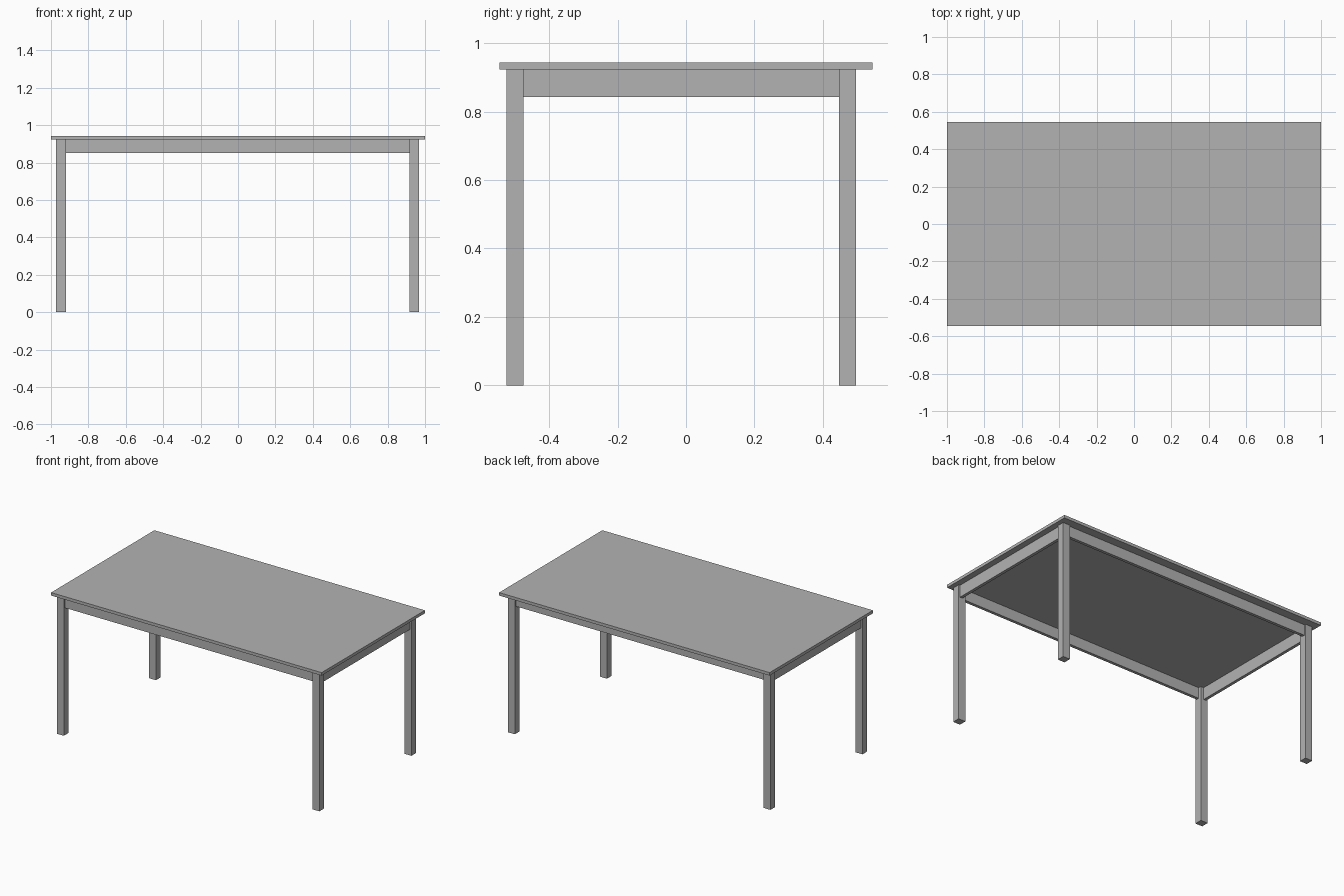
import bpy

cube = bpy.data.objects.get("Cube")
if cube:
    bpy.data.objects.remove(cube, do_unlink=True)

# Single plain grey finish
grey = bpy.data.materials.new("plain_grey")
grey.use_nodes = True
colour = (0.45, 0.45, 0.45, 1)
grey.diffuse_color = colour
grey.node_tree.nodes["Principled BSDF"].inputs["Base Color"].default_value = colour


def box(name, x, y, z):
    """Flat-sided block spanning the given (low, high) ranges."""
    spans = (x, y, z)
    bpy.ops.mesh.primitive_cube_add(size=1, location=[(a + b) / 2 for a, b in spans])
    obj = bpy.context.object
    obj.name = name
    obj.scale = [b - a for a, b in spans]
    bpy.ops.object.transform_apply(location=False, rotation=False, scale=True)
    obj.data.materials.append(grey)
    return obj


TOP, UNDER = 0.943, 0.923
RECESS, THICK = 0.01, 0.02
leg_x = {"right": (-0.972, -0.92), "left": (0.917, 0.969)}
leg_y = {"front": (-0.525, -0.475), "back": (0.447, 0.497)}

# Table top
box("table_top", (-1, 1), (-0.545, 0.545), (UNDER, TOP))

# Four square legs
for side, x in leg_x.items():
    for end, y in leg_y.items():
        box(f"{end}_{side}_leg", x, y, (0, UNDER))


def rail_span(leg, sign):
    """Thin rail set back from the outer face of a leg."""
    outer = (leg[0] if sign < 0 else leg[1]) - sign * RECESS
    return tuple(sorted((outer, outer - sign * THICK)))


# Long rails between the legs at front and back
for end, sign in (("front", -1), ("back", 1)):
    box(f"{end}_rail", (leg_x["right"][1], leg_x["left"][0]),
        rail_span(leg_y[end], sign), (0.851, UNDER))

# Short rails between the legs at each side
for side, sign in (("right", -1), ("left", 1)):
    box(f"{side}_rail", rail_span(leg_x[side], sign),
        (leg_y["front"][1], leg_y["back"][0]), (0.842, UNDER))
